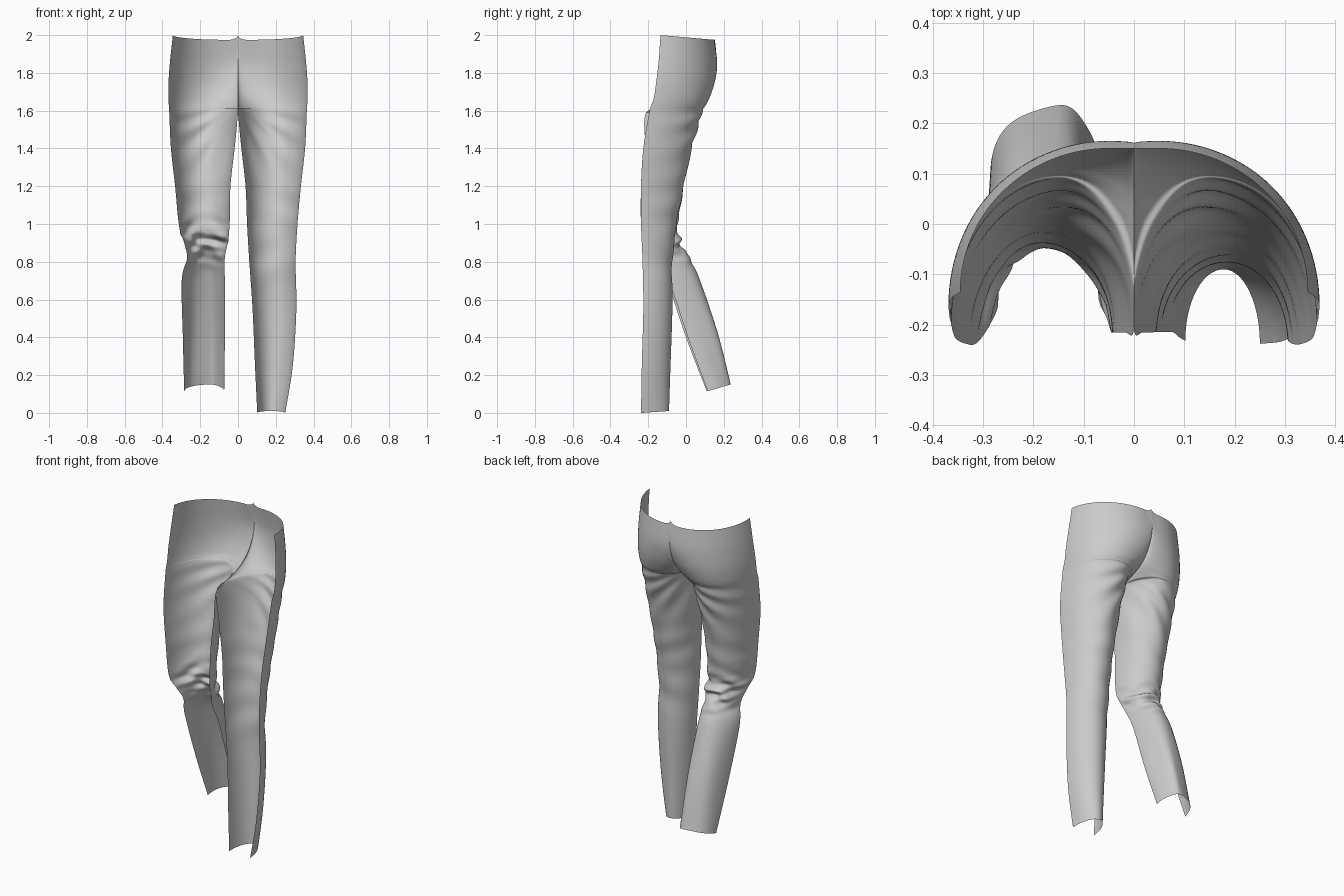
import bpy, bmesh, math

if "Cube" in bpy.data.objects:
    bpy.data.objects.remove(bpy.data.objects["Cube"])

# Key rows: edge z, inner x/y, back peak x/y, outer x/y, peak z
HIPS = [
    (2.00, 0, .150, .05, .150, .345, -.135, 1.975),
    (1.86, 0, .160, .05, .165, .360, -.145, 1.85),
    (1.75, 0, .125, .09, .152, .368, -.158, 1.75),
    (1.67, 0, .050, .13, .125, .368, -.170, 1.67),
    (1.62, 0, -.08, .15, .100, .366, -.187, 1.62),
    (1.59, 0, -.21, .16, .085, .364, -.195, 1.59),
    (1.40, .018, -.215, .18, .030, .355, -.226, 1.40),
    (1.20, .040, -.215, .185, -.012, .333, -.238, 1.20),
]
STRAIGHT = [
    (1.00, .048, -.215, .185, -.050, .315, -.238, 1.00),
    (.80, .060, -.215, .185, -.072, .305, -.230, .80),
    (.55, .077, -.215, .19, -.072, .309, -.226, .55),
    (.25, .090, -.225, .185, -.082, .290, -.234, .25),
    (.00, .102, -.232, .178, -.090, .250, -.238, .01),
]
BENT = [
    (.99, .045, -.215, .18, -.045, .312, -.236, .97),
    (.90, .055, -.185, .17, -.030, .285, -.198, .91),
    (.82, .070, -.150, .17, .012, .270, -.152, .83),
    (.70, .070, -.090, .165, .068, .298, -.100, .72),
    (.40, .070, .010, .160, .165, .292, .000, .44),
    (.115, .073, .115, .150, .235, .285, .110, .15),
]
COLS, STEPS = 56, 16


def smooth_rows(keys):
    """Catmull-Rom interpolation between key rows."""
    out = []
    for i in range(len(keys) - 1):
        a, b, c = keys[max(i - 1, 0)], keys[i], keys[i + 1]
        d = keys[min(i + 2, len(keys) - 1)]
        for s in range(STEPS):
            t = s / STEPS
            out.append([.5 * (2 * q + (r - p) * t + (2 * p - 5 * q + 4 * r - w) * t * t
                              + (3 * q - p - 3 * r + w) * t ** 3)
                        for p, q, r, w in zip(a, b, c, d)])
    return out + [list(keys[-1])]


def bump(v, centre, width):
    return math.exp(-((v - centre) / width) ** 2)


def folds(x, z, u, bent):
    """Cloth relief: creases fanning from the crotch, and bunching at the knee."""
    fade = math.sin(math.pi * u) ** .7
    ang = math.atan2(1.66 - z, x + .03)
    r = math.hypot(x, z - 1.62)
    d = .006 * math.sin(20 * ang + 3 * x) * bump(r, .22, .15) * (z < 1.66) * min(1, (1.66 - z) * 8)
    d += .003 * math.sin(38 * z + 14 * x) * bump(z, 1.12, .16)
    if bent:
        d += .013 * math.sin(62 * z + 13 * x + 2 * math.sin(9 * u)) * bump(z, .91, .09)
        d += .006 * math.sin(115 * z - 22 * x) * bump(z, .90, .08)
        d += .004 * math.sin(17 * u + 4 * z) * bump(z, .35, .3)
    else:
        d += .004 * math.sin(26 * z - 12 * x) * bump(z, .82, .14)
    return d * fade


def add_leg(bm, keys, side, bent):
    grid = []
    for ze, xi, yi, xp, yp, xo, yo, zp in smooth_rows(keys):
        row = []
        for j in range(COLS + 1):
            u = j / COLS
            a = math.pi * u
            c, s = math.cos(a), math.sin(a)
            xe, ye = (xi, yi) if u < .5 else (xo, yo)
            x = xp + (xe - xp) * abs(c)
            y = ye + (yp - ye) * s
            z = ze + (zp - ze) * s
            d = folds(x, z, u, bent)
            x -= c * d
            y += s * d
            if j == 0 and ze > 1.585 or x < 0:
                x = 0
            row.append(bm.verts.new((side * x, y, z)))
        grid.append(row)
    for r0, r1 in zip(grid, grid[1:]):
        for j in range(COLS):
            f = [r0[j], r0[j + 1], r1[j + 1], r1[j]]
            bm.faces.new(f if side < 0 else f[::-1])


# Trousers: open-fronted back shell, one straight leg and one bent leg
bm = bmesh.new()
add_leg(bm, HIPS + STRAIGHT, 1, False)
# the row next to the knee differs per leg, so the shared hip rows end above it
add_leg(bm, HIPS + BENT, -1, True)
bmesh.ops.remove_doubles(bm, verts=bm.verts, dist=.0004)
bmesh.ops.recalc_face_normals(bm, faces=bm.faces)
if sum(f.normal.y * f.calc_area() for f in bm.faces) < 0:
    bmesh.ops.reverse_faces(bm, faces=bm.faces)
mesh = bpy.data.meshes.new("trousers_back")
bm.to_mesh(mesh)
bm.free()
mesh.polygons.foreach_set("use_smooth", [True] * len(mesh.polygons))
trousers = bpy.data.objects.new("trousers_back", mesh)
bpy.context.collection.objects.link(trousers)
